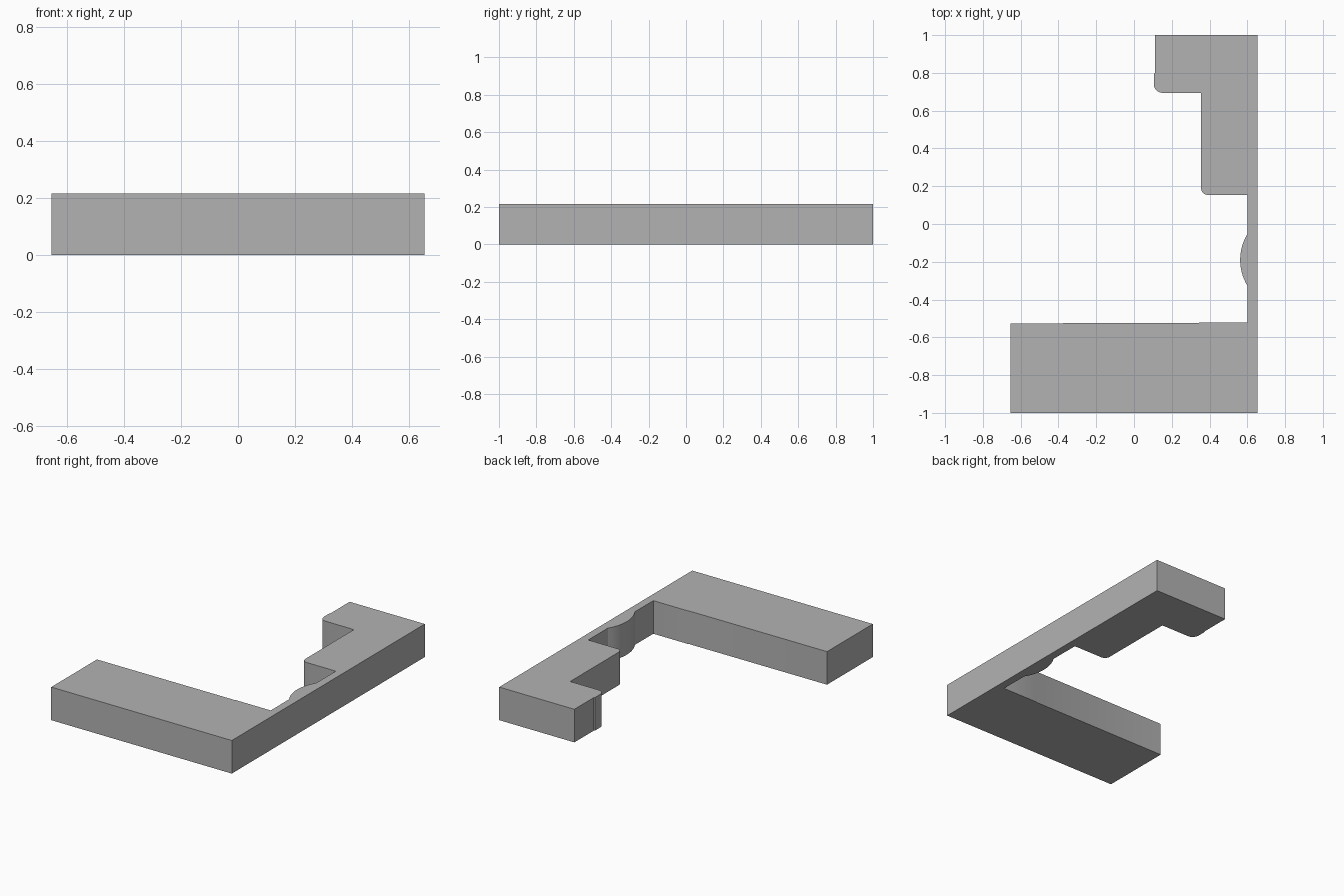
import bpy
import bmesh
import math

if "Cube" in bpy.data.objects:
    bpy.data.objects.remove(bpy.data.objects["Cube"])

HEIGHT = 0.217

grey = bpy.data.materials.new("mid grey")
grey.diffuse_color = (0.45, 0.45, 0.45, 1)
grey.use_nodes = True
grey.node_tree.nodes["Principled BSDF"].inputs["Base Color"].default_value = grey.diffuse_color


def arc(cx, cy, rx, ry, start, end, steps):
    """Points along an elliptical arc, angles in degrees."""
    angles = [math.radians(start + (end - start) * i / steps) for i in range(steps + 1)]
    return [(cx + rx * math.cos(a), cy + ry * math.sin(a)) for a in angles]


def extrude_profile(name, points, height):
    """Closed plan outline raised into a solid."""
    bm = bmesh.new()
    base = bm.faces.new([bm.verts.new((x, y, 0)) for x, y in points])
    top = bmesh.ops.extrude_face_region(bm, geom=[base], use_keep_orig=True)["geom"]
    bmesh.ops.translate(bm, vec=(0, 0, height),
                        verts=[g for g in top if isinstance(g, bmesh.types.BMVert)])
    bmesh.ops.recalc_face_normals(bm, faces=bm.faces)
    mesh = bpy.data.meshes.new(name)
    bm.to_mesh(mesh)
    bm.free()
    mesh.materials.append(grey)
    obj = bpy.data.objects.new(name, mesh)
    bpy.context.collection.objects.link(obj)
    return obj


# Plan outline, walked from the back right corner
outline = [(0.655, 1.0), (0.11, 1.0), (0.11, 0.80), (0.105, 0.795)]
# Rounded corner of the back block
outline += arc(0.15, 0.74, 0.045, 0.046, 180, 270, 5)
# Inner step, then rounded corner of the middle block
outline += [(0.355, 0.694)]
outline += arc(0.39, 0.19, 0.035, 0.036, 180, 270, 5)
# Thin wall with a shallow bulge on its inner side
outline += [(0.602, 0.154)]
half = math.degrees(math.asin(0.14 / 0.265))
outline += arc(0.827, -0.19, 0.265, 0.265, 180 - half, 180 + half, 14)
# Long front block
outline += [(0.602, -0.521), (0.35, -0.521), (0.34, -0.524),
            (-0.655, -0.526), (-0.655, -1.0), (0.655, -1.0)]

wall = extrude_profile("stepped_wall", outline, HEIGHT)

# Smooth the curved sides, keep the corners sharp
bpy.context.view_layer.objects.active = wall
wall.select_set(True)
bpy.ops.object.shade_smooth_by_angle(angle=math.radians(25))
